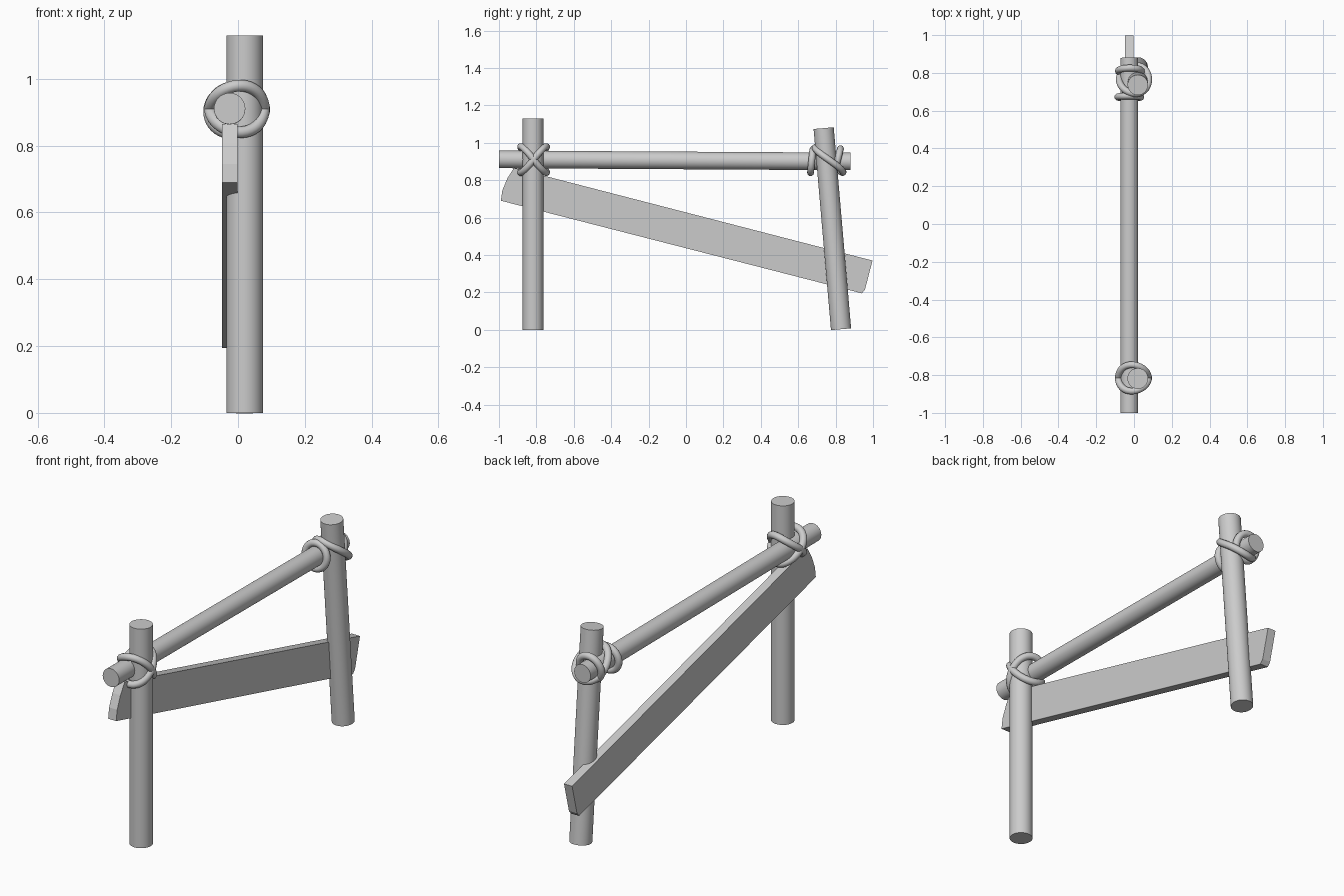
import bpy, bmesh, math
from mathutils import Vector

if "Cube" in bpy.data.objects:
    bpy.data.objects.remove(bpy.data.objects["Cube"])

grey = bpy.data.materials.new("plain grey")
grey.diffuse_color = (0.6, 0.6, 0.6, 1)
grey.use_nodes = True
grey.node_tree.nodes["Principled BSDF"].inputs["Base Color"].default_value = grey.diffuse_color


def finish(name, bm, smooth=True):
    bmesh.ops.recalc_face_normals(bm, faces=bm.faces)
    me = bpy.data.meshes.new(name)
    bm.to_mesh(me)
    bm.free()
    ob = bpy.data.objects.new(name, me)
    bpy.context.collection.objects.link(ob)
    me.materials.append(grey)
    if smooth:
        bpy.ops.object.select_all(action='DESELECT')
        ob.select_set(True)
        bpy.context.view_layer.objects.active = ob
        bpy.ops.object.shade_smooth_by_angle(angle=math.radians(40))
    return ob


def pole(name, a, b, r):
    """Round pole running from a to b."""
    a, b = Vector(a), Vector(b)
    bm = bmesh.new()
    bmesh.ops.create_cone(bm, cap_ends=True, segments=32, radius1=r, radius2=r, depth=(b - a).length)
    rot = (b - a).to_track_quat('Z', 'Y').to_matrix().to_4x4()
    bmesh.ops.transform(bm, matrix=rot, verts=bm.verts)
    bmesh.ops.translate(bm, vec=(a + b) / 2, verts=bm.verts)
    return finish(name, bm)


def rope(name, centre, u, v, ru, rv, bow=0.0, r=0.018, n=40, m=12):
    """Closed rope loop in the plane of u and v; bow bends it out of plane."""
    c, u, v = Vector(centre), Vector(u).normalized(), Vector(v).normalized()
    w = u.cross(v)
    pts = []
    for i in range(n):
        t = 2 * math.pi * i / n
        pts.append(c + u * ru * math.cos(t) + v * rv * math.sin(t) + w * bow * math.sin(2 * t))
    bm = bmesh.new()
    rings = []
    for i, p in enumerate(pts):
        tan = (pts[(i + 1) % n] - pts[i - 1]).normalized()
        side = tan.cross(w).normalized()
        up = side.cross(tan)
        rings.append([bm.verts.new(p + r * (side * math.cos(2 * math.pi * k / m) + up * math.sin(2 * math.pi * k / m)))
                      for k in range(m)])
    for i in range(n):
        p, q = rings[i], rings[(i + 1) % n]
        for k in range(m):
            j = (k + 1) % m
            bm.faces.new((p[k], p[j], q[j], q[k]))
    return finish(name, bm)


# Upright posts and the rail across them
pole("front_post", (0.02, -0.818, 0), (0.02, -0.818, 1.13), 0.055)
pole("back_post", (0.02, 0.829, 0.003), (0.02, 0.736, 1.078), 0.054)
pole("top_rail", (-0.025, -1.0, 0.911), (-0.025, 0.88, 0.9), 0.047)

# Sloping plank with worn ends
profile = [(-0.92, 0.865), (-0.955, 0.81), (-0.982, 0.745), (-0.99, 0.69),
           (0.94, 0.195), (0.957, 0.215), (0.997, 0.37)]
bm = bmesh.new()
face = bm.faces.new([bm.verts.new((-0.048, y, z)) for y, z in profile])
ext = bmesh.ops.extrude_face_region(bm, geom=[face])
bmesh.ops.translate(bm, vec=(0.046, 0, 0), verts=[g for g in ext["geom"] if isinstance(g, bmesh.types.BMVert)])
finish("plank", bm, smooth=False)

# Crossed lashing on the front post
for s, tag in ((1, "rising"), (-1, "falling")):
    rope("front_lashing_" + tag, (-0.003, -0.815, 0.91), (1, 0, 0), (0, 1, s), 0.08, 0.098, bow=0.006 * s)

# Lashing on the back post: two turns round the rail and one diagonal
rope("back_lashing_inner", (-0.025, 0.672, 0.902), (1, 0, 0), (0, 0.1, 1), 0.061, 0.063)
rope("back_lashing_outer", (-0.022, 0.81, 0.905), (1, 0, 0), (0, 0.25, 1), 0.061, 0.066)
rope("back_lashing_diagonal", (0.0, 0.765, 0.908), (1, 0, 0), (0, 1, -0.9), 0.078, 0.1, bow=0.006)
